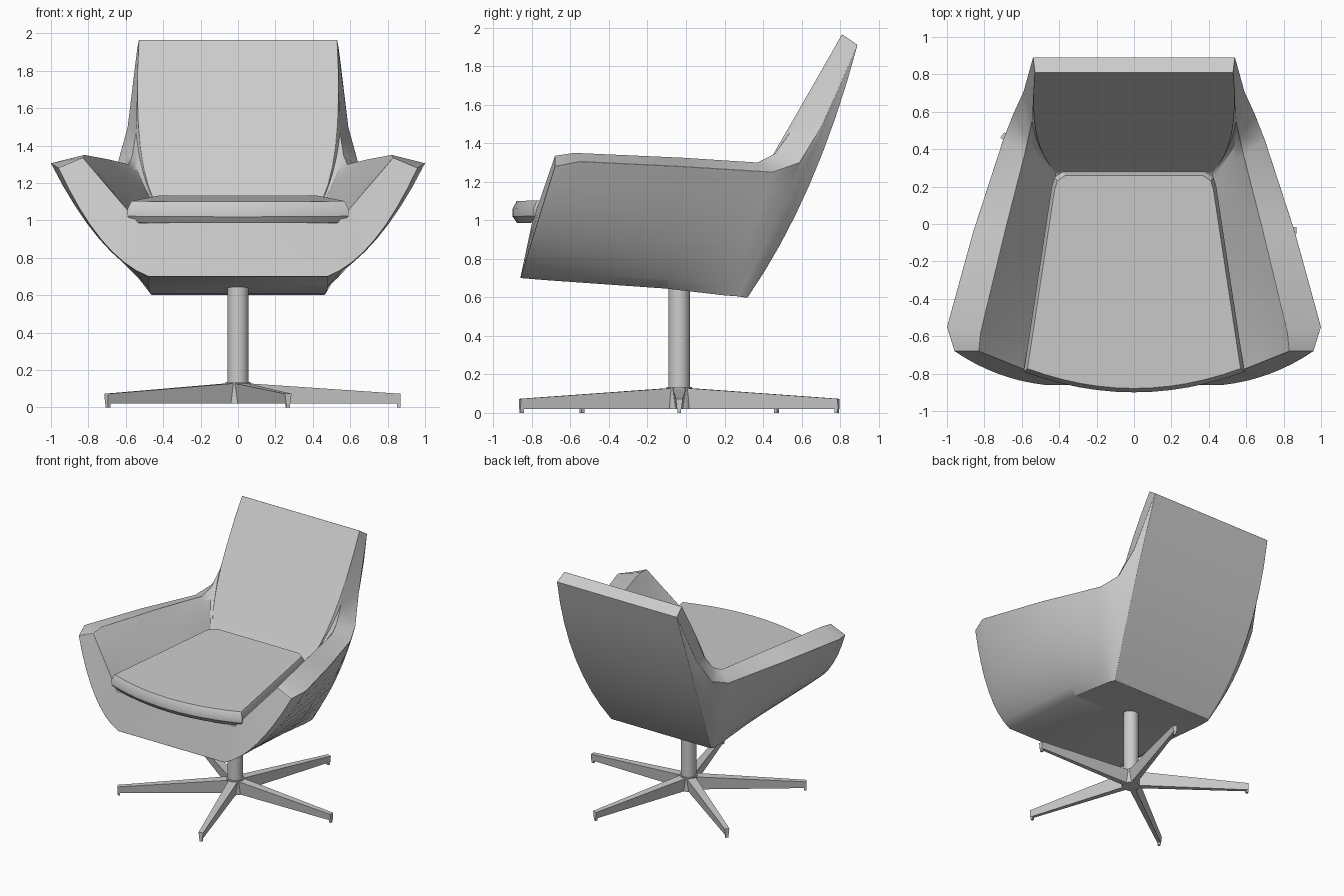
import bpy, bmesh, math
from mathutils import Vector

if "Cube" in bpy.data.objects:
    bpy.data.objects.remove(bpy.data.objects["Cube"])

grey = bpy.data.materials.new("grey")
grey.use_nodes = True
COLOUR = (0.6, 0.6, 0.6, 1)
grey.diffuse_color = COLOUR
grey.node_tree.nodes["Principled BSDF"].inputs["Base Color"].default_value = COLOUR


def finish(name, bm, bevel=0, angle=30):
    bmesh.ops.recalc_face_normals(bm, faces=bm.faces)
    mesh = bpy.data.meshes.new(name)
    bm.to_mesh(mesh)
    bm.free()
    ob = bpy.data.objects.new(name, mesh)
    bpy.context.collection.objects.link(ob)
    mesh.materials.append(grey)
    if bevel:
        mod = ob.modifiers.new("soft edges", "BEVEL")
        mod.width, mod.segments = bevel, 2
        mod.limit_method, mod.angle_limit = "ANGLE", math.radians(40)
    bpy.ops.object.select_all(action="DESELECT")
    ob.select_set(True)
    bpy.context.view_layer.objects.active = ob
    bpy.ops.object.shade_smooth_by_angle(angle=math.radians(angle))
    return ob


def bezier(a, c, b, n):
    a, c, b = Vector(a), Vector(c), Vector(b)
    return [a * (1 - t) ** 2 + c * 2 * t * (1 - t) + b * t * t
            for t in (i / n for i in range(n + 1))]


# Shell: sections from the arm front round to the back corner.
# Each: outer bottom, outer bulge, outer rim, inner rim, inner bottom, (inner bulge)
N = 8
sections = [
    [(.48, -.86, .70), (.74, -.83, .80), (.96, -.68, 1.28), (.83, -.68, 1.335), (.53, -.80, .985)],
    [(.48, -.74, .69), (.75, -.68, .81), (1.0, -.55, 1.305), (.82, -.58, 1.35), (.55, -.62, 1.0)],
    [(.48, -.10, .645), (.70, -.05, .82), (.86, -.04, 1.28), (.685, -.02, 1.325), (.48, -.10, 1.02)],
    [(.47, .20, .61), (.62, .32, .86), (.70, .45, 1.25), (.585, .37, 1.30), (.42, .22, 1.03)],
    [(.465, .27, .605), (.62, .43, .90), (.645, .59, 1.30), (.565, .46, 1.345), (.42, .25, 1.03), (.52, .38, 1.2)],
    [(.46, .30, .60), (.61, .52, .96), (.59, .71, 1.50), (.545, .55, 1.47), (.42, .27, 1.04), (.53, .42, 1.25)],
    [(.45, .32, .60), (.60, .68, 1.12), (.54, .89, 1.91), (.53, .81, 1.965), (.42, .28, 1.05), (.57, .42, 1.28)],
]
bm = bmesh.new()
right, left = [], []
for s in sections:
    ctrl = s[5] if len(s) > 5 else (Vector(s[3]) + Vector(s[4])) / 2
    pts = bezier(*s[:3], N) + bezier(s[3], ctrl, s[4], N)
    right.append([bm.verts.new(p) for p in pts])
    left.append([bm.verts.new((-p.x, p.y, p.z)) for p in pts])
loop = right + left[::-1]
for a, b in zip(loop, loop[1:]):
    for k in range(2 * N + 1):
        bm.faces.new((a[k], b[k], b[k + 1], a[k + 1]))
# underside, inner floor and front panel
for i in range(len(right) - 1):
    for k in (0, -1):
        bm.faces.new((right[i][k], right[i + 1][k], left[i + 1][k], left[i][k]))
for arm in (right[0], left[0]):
    for k in range(N):
        bm.faces.new((arm[k], arm[k + 1], arm[-2 - k], arm[-1 - k]))
bm.faces.new((right[0][0], left[0][0], left[0][-1], right[0][-1]))
finish("seat_shell", bm, 0.012, 35)

# Cushion: bowed front, tapered sides, rounded back corners
outline = [(x * .59 / 6, -.79 - .11 * (1 - (x / 6) ** 2)) for x in range(-6, 7)]
outline += [(.44, .20), (.425, .25), (.38, .28), (-.38, .28), (-.425, .25), (-.44, .20)]
bm = bmesh.new()
rings = []
for z, shrink in ((.985, .96), (1.02, 1), (1.06, 1), (1.10, .965)):
    ring = []
    for x, y in outline:
        py = (y + .3) * shrink - .3
        ring.append(bm.verts.new((x * shrink, py, z + .035 * (py + .87) / 1.15)))
    rings.append(ring)
M = len(outline)
for a, b in zip(rings, rings[1:]):
    for k in range(M):
        bm.faces.new((a[k], a[(k + 1) % M], b[(k + 1) % M], b[k]))
bm.faces.new(rings[0])
bm.faces.new(rings[-1])
finish("seat_cushion", bm)

# Column and hub
BASE_Y = -.035


def cylinder(name, radius, z0, z1, sides=32):
    bm = bmesh.new()
    bmesh.ops.create_cone(bm, cap_ends=True, segments=sides, radius1=radius,
                          radius2=radius, depth=z1 - z0)
    bmesh.ops.translate(bm, verts=bm.verts, vec=(0, BASE_Y, (z0 + z1) / 2))
    return finish(name, bm)


cylinder("column", .056, .05, .66)
cylinder("hub", .066, .02, .135)


# Five tapered legs, each with a small foot at the tip
def prism(bm, stations):
    rings = [[bm.verts.new(p) for p in ((x, -wb, z0), (x, wb, z0), (x, wt, z1), (x, -wt, z1))]
             for x, wb, wt, z0, z1 in stations]
    a, b = rings
    for k in range(4):
        bm.faces.new((a[k], a[(k + 1) % 4], b[(k + 1) % 4], b[k]))
    bm.faces.new(a)
    bm.faces.new(b)


for i in range(5):
    bm = bmesh.new()
    prism(bm, [(.03, .022, .036, .02, .13), (.87, .012, .018, .02, .073)])
    prism(bm, [(.85, .010, .010, 0, .025), (.868, .010, .010, 0, .025)])
    leg = finish(f"leg_{i + 1}", bm)
    leg.location = (0, BASE_Y, 0)
    leg.rotation_euler.z = math.radians(72 * i)
